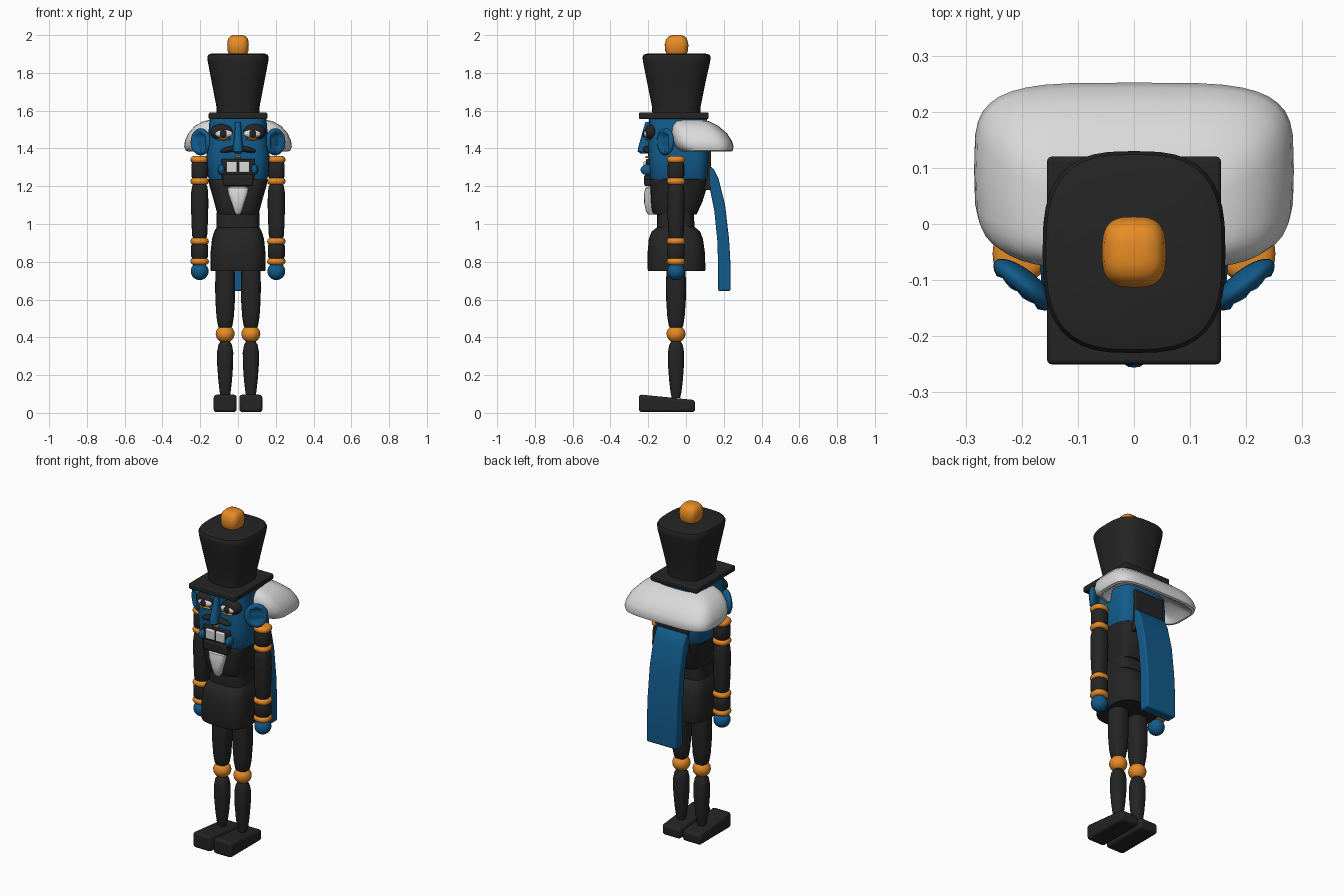
import bpy, bmesh, math
from mathutils import Matrix, Vector

if "Cube" in bpy.data.objects:
    bpy.data.objects.remove(bpy.data.objects["Cube"])


def material(name, color):
    m = bpy.data.materials.new(name)
    m.use_nodes = True
    rgba = (*color, 1)
    m.diffuse_color = rgba
    m.node_tree.nodes["Principled BSDF"].inputs["Base Color"].default_value = rgba
    return m


BLACK = material("soft black", (0.018, 0.018, 0.018))
BLUE = material("deep blue", (0.006, 0.105, 0.26))
ORANGE = material("orange", (0.8, 0.26, 0.018))
WHITE = material("off white", (0.7, 0.7, 0.7))
AXIS_Y = -0.053


def finish(name, bm, mat, bevel=0):
    bmesh.ops.recalc_face_normals(bm, faces=bm.faces)
    mesh = bpy.data.meshes.new(name)
    bm.to_mesh(mesh)
    bm.free()
    mesh.materials.append(mat)
    ob = bpy.data.objects.new(name, mesh)
    bpy.context.collection.objects.link(ob)
    if bevel:
        mod = ob.modifiers.new("rounded edges", "BEVEL")
        mod.width, mod.segments, mod.limit_method = bevel, 3, "ANGLE"
    bpy.ops.object.select_all(action="DESELECT")
    ob.select_set(True)
    bpy.context.view_layer.objects.active = ob
    bpy.ops.object.shade_smooth_by_angle(angle=math.radians(45))
    return ob


def skin(bm, rings):
    for a, b in zip(rings, rings[1:]):
        for i in range(len(a)):
            j = (i + 1) % len(a)
            bm.faces.new((a[i], a[j], b[j], b[i]))
    bm.faces.new(rings[0])
    bm.faces.new(rings[-1])


def loft(name, mat, sections, power=2, cx=0, count=40):
    """Stack of squarish ovals; each section is z, half width, front y, back y."""
    bm = bmesh.new()
    rings = []
    for z, rx, y0, y1 in sections:
        ring = []
        for i in range(count):
            t = math.tau * i / count
            c, s = math.cos(t), math.sin(t)
            x = math.copysign(abs(c) ** (2 / power), c)
            y = math.copysign(abs(s) ** (2 / power), s)
            ring.append(bm.verts.new((cx + rx * x, (y0 + y1) / 2 + (y1 - y0) / 2 * y, z)))
        rings.append(ring)
    skin(bm, rings)
    return finish(name, bm, mat)


def turned(name, mat, x, profile, power=2):
    """Limb piece around a vertical axis; profile is z, radius."""
    return loft(name, mat, [(z, r, AXIS_Y - r, AXIS_Y + r) for z, r in profile], power, x, 24)


def ball(name, mat, center, radii, rot=None):
    bm = bmesh.new()
    bmesh.ops.create_uvsphere(bm, u_segments=24, v_segments=14, radius=1)
    m = Matrix.Translation(center) @ (rot or Matrix()) @ Matrix.Diagonal((*radii, 1))
    bmesh.ops.transform(bm, matrix=m, verts=bm.verts)
    return finish(name, bm, mat)


def box(name, mat, lo, hi, bevel=0.01):
    bm = bmesh.new()
    bmesh.ops.create_cube(bm, size=1)
    lo, hi = Vector(lo), Vector(hi)
    m = Matrix.Translation((lo + hi) / 2) @ Matrix.Diagonal((*(hi - lo), 1))
    bmesh.ops.transform(bm, matrix=m, verts=bm.verts)
    return finish(name, bm, mat, bevel)


# Hat
loft("hat_pompom", ORANGE, [(1.895, .045, -.1, 0), (1.915, .055, -.11, .01), (1.95, .057, -.113, .013),
                            (1.98, .053, -.105, .005), (1.995, .04, -.09, -.01), (2, .02, -.07, -.03)], 3)
loft("hat_crown", BLACK, [(1.58, .112, -.178, .075), (1.62, .114, -.18, .077), (1.75, .139, -.206, .103),
                          (1.86, .16, -.228, .128), (1.885, .163, -.23, .13), (1.897, .157, -.224, .124),
                          (1.903, .138, -.2, .1)], 2.9)
box("hat_brim", BLACK, (-.155, -.25, 1.555), (.155, .12, 1.59), .008)

# Head, hair and back lever
loft("head", BLUE, [(1.22, .145, -.18, .105), (1.25, .16, -.195, .12), (1.36, .167, -.2, .124),
                    (1.45, .16, -.2, .12), (1.56, .15, -.195, .11)], 4)
loft("hair", WHITE, [(1.46, .17, -.01, .13), (1.4, .24, -.01, .21), (1.383, .262, -.015, .235),
                     (1.388, .277, -.035, .247), (1.41, .285, -.058, .252), (1.44, .281, -.072, .243),
                     (1.48, .263, -.08, .217), (1.52, .228, -.076, .17), (1.545, .18, -.06, .12),
                     (1.553, .14, -.03, .08)], 4)
box("back_lever", BLACK, (-.1, .08, 1.18), (.1, .132, 1.43), .006)

# Face
loft("nose", BLUE, [(1.372, .014, -.24, -.18), (1.385, .026, -.256, -.18), (1.41, .026, -.252, -.18),
                    (1.47, .019, -.235, -.18), (1.54, .015, -.215, -.18)], 2.5, count=20)
box("mouth", BLACK, (-.088, -.212, 1.235), (.088, -.15, 1.345), .006)
box("lower_jaw", BLACK, (-.08, -.222, 1.2), (.08, -.15, 1.262), .012)
box("mouth_line", ORANGE, (-.015, -.214, 1.35), (.015, -.19, 1.36), .002)
for side, s in (("left", 1), ("right", -1)):
    turn = Matrix.Rotation(s * math.radians(39), 4, "Z")
    tilt = Matrix.Rotation(s * math.radians(12), 4, "Y")
    ball(side + "_eye_socket", BLACK, (s * .085, -.182, 1.487), (.063, .036, .044))
    ball(side + "_eye", WHITE, (s * .075, -.208, 1.478), (.046, .017, .022))
    ball(side + "_pupil", BLACK, (s * .078, -.22, 1.478), (.019, .01, .02))
    ball(side + "_lower_eyelid", ORANGE, (s * .075, -.206, 1.449), (.038, .012, .006))
    ball(side + "_moustache", BLACK, (s * .045, -.205, 1.395), (.05, .024, .015), tilt)
    box(side + "_tooth", WHITE, sorted((s * .004, s * .062))[:1] + [-.225, 1.272],
        sorted((s * .004, s * .062))[1:] + [-.19, 1.332], .006)
    ball(side + "_lip_corner", BLUE, (s * .088, -.205, 1.287), (.018, .036, .028))
    # Ear with a hollow pressed into its front
    ear = ball(side + "_ear", BLUE, (s * .197, -.108, 1.435), (.066, .026, .072), turn)
    for v in ear.data.vertices:
        p = turn.inverted() @ (v.co - Vector((s * .197, -.108, 1.435)))
        if p.y < 0 and (p.x / .066) ** 2 + (p.z / .072) ** 2 < .4:
            p.y += .026
            v.co = turn @ p + Vector((s * .197, -.108, 1.435))

# Body
loft("torso", BLACK, [(1.05, .105, -.17, .055), (1.07, .114, -.18, .065), (1.12, .127, -.186, .088),
                      (1.2, .15, -.19, .112), (1.235, .158, -.19, .118), (1.25, .145, -.18, .11)], 3.5)
loft("beard", WHITE, [(1.05, .008, -.2, -.17), (1.065, .02, -.212, -.165), (1.11, .034, -.221, -.165),
                      (1.16, .051, -.222, -.165), (1.19, .056, -.216, -.165), (1.198, .04, -.2, -.165)], 3, count=24)
loft("waist", BLACK, [(.93, .115, -.155, .045), (1.06, .113, -.152, .043)], 3.5)
loft("coat_skirt", BLACK, [(.75, .143, -.2, .1), (.76, .146, -.203, .103), (.85, .145, -.203, .1),
                           (.92, .138, -.197, .09), (.96, .126, -.182, .075), (.985, .112, -.15, .045)], 3.5)

# Tail hanging from the back: outer y, outer z, inner y, inner z
bm = bmesh.new()
rings = []
for oy, oz, iy, iz in ((.118, 1.315, .1, 1.25), (.147, 1.29, .115, 1.215), (.172, 1.24, .13, 1.17),
                       (.207, 1.1, .15, 1.07), (.228, .92, .166, .91), (.236, .78, .17, .78),
                       (.236, .645, .17, .645)):
    rings.append([bm.verts.new(p) for p in ((-.1, oy, oz), (.1, oy, oz), (.1, iy, iz), (-.1, iy, iz))])
skin(bm, rings)
finish("back_tail", bm, BLUE, .01)

# Arms and legs
for side, s in (("left", 1), ("right", -1)):
    x = s * .203
    for part, z in (("shoulder_ring", 1.341), ("sleeve_ring", 1.226), ("elbow_ring", .908), ("wrist_ring", .802)):
        turned(f"{side}_{part}", ORANGE, x,
               [(z + .019 * math.sin(a), .03 + .019 * math.cos(a)) for a in
                [math.radians(d) for d in range(-90, 91, 30)]], 2.4)
    for part, lo, hi, r in (("sleeve", 1.235, 1.335, .044), ("cuff", .81, .905, .045)):
        turned(f"{side}_{part}", BLACK, x, [(lo, r * .8), (lo + .02, r), (hi - .02, r), (hi, r * .8)], 2.4)
    turned(side + "_arm", BLACK, x, [(.915, .033), (.94, .04), (1, .043), (1.1, .046), (1.17, .045),
                                     (1.2, .04), (1.215, .03)], 2.5)
    ball(side + "_hand", BLUE, (x, AXIS_Y, .75), (.047, .047, .047))

    x = s * .068
    turned(side + "_thigh", BLACK, x, [(.44, .026), (.46, .038), (.51, .046), (.6, .052), (.68, .053), (.77, .05)], 2.6)
    ball(side + "_knee", ORANGE, (x, AXIS_Y, .418), (.05, .05, .047))
    turned(side + "_shin", BLACK, x, [(.08, .022), (.11, .029), (.17, .036), (.25, .042), (.32, .043),
                                      (.36, .036), (.38, .024)], 2.5)
    foot = box(side + "_foot", BLACK, (x - .061, -.25, .004), (x + .061, .048, .098), .016)
    for v in foot.data.vertices:
        if v.co.z > .05 and v.co.y > 0:
            v.co.z -= .03
